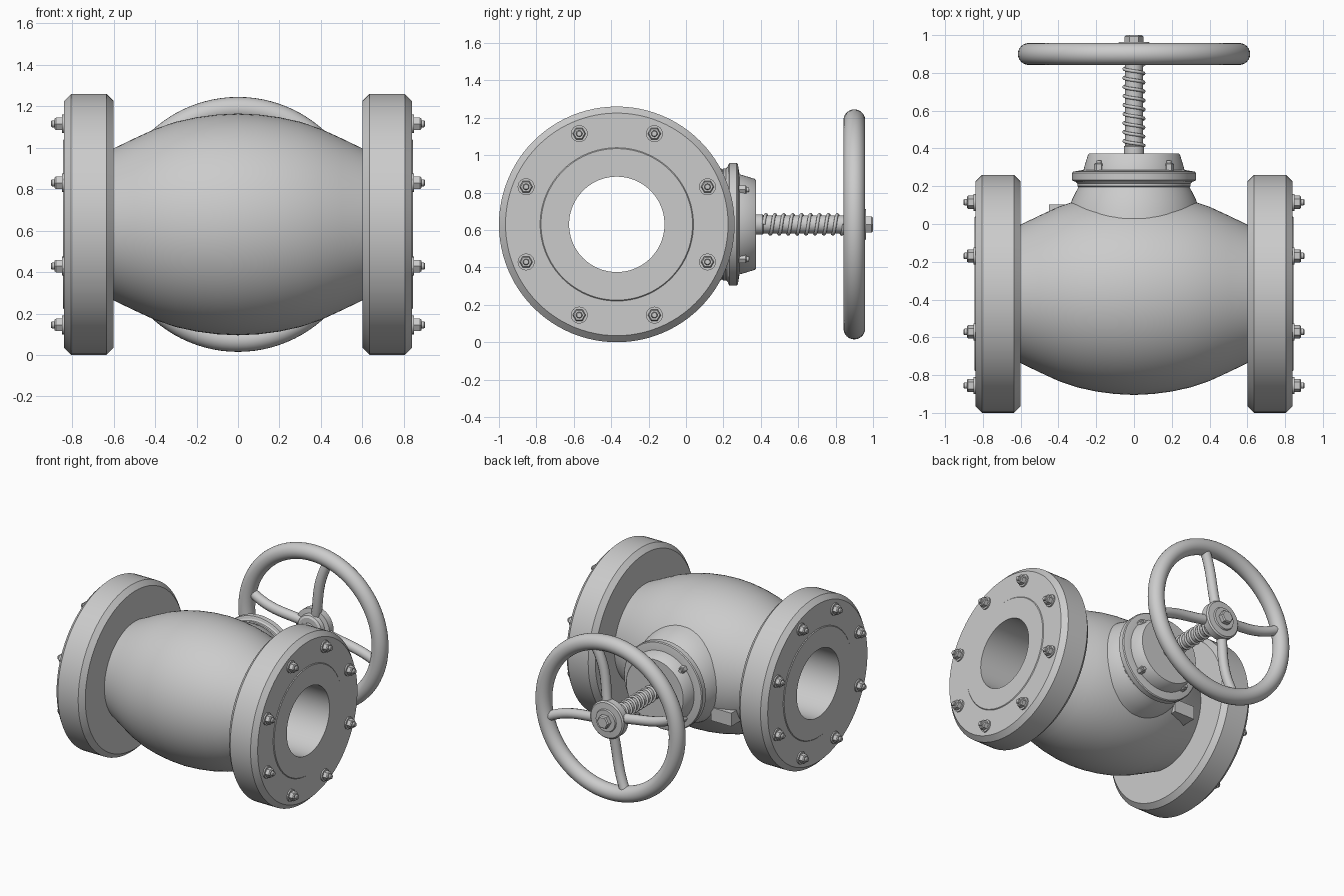
import bpy, bmesh
from math import sin, cos, pi, radians
from mathutils import Vector

if "Cube" in bpy.data.objects:
    bpy.data.objects.remove(bpy.data.objects["Cube"])

AY, AZ = -0.37, 0.63          # pipe axis (along x); the stem axis is x=0, z=AZ


def finish(name, bm, angle=30):
    bmesh.ops.recalc_face_normals(bm, faces=bm.faces)
    me = bpy.data.meshes.new(name)
    bm.to_mesh(me)
    bm.free()
    ob = bpy.data.objects.new(name, me)
    bpy.context.collection.objects.link(ob)
    bpy.ops.object.select_all(action='DESELECT')
    ob.select_set(True)
    bpy.context.view_layer.objects.active = ob
    bpy.ops.object.shade_smooth_by_angle(angle=radians(angle))
    return ob


def lathe(name, profile, axis, c=(0, 0), n=96, closed=False, angle=30, start=0):
    """Revolve (position, radius) points round an x or y axis; c is the axis offset."""
    bm = bmesh.new()
    rings = []
    for t, r in profile:
        ring = []
        for k in range(n):
            a = start + 2 * pi * k / n
            u, v = c[0] + r * cos(a), c[1] + r * sin(a)
            ring.append(bm.verts.new((t, u, v) if axis == 'x' else (u, t, v)))
        rings.append(ring)
    pairs = list(zip(rings, rings[1:]))
    if closed:
        pairs.append((rings[-1], rings[0]))
    else:
        bm.faces.new(rings[0])
        bm.faces.new(rings[-1])
    for p, q in pairs:
        for k in range(n):
            bm.faces.new((p[k], p[(k + 1) % n], q[(k + 1) % n], q[k]))
    return finish(name, bm, angle)


def tube(name, pts, r, res=4):
    cu = bpy.data.curves.new(name, 'CURVE')
    cu.dimensions = '3D'
    cu.bevel_depth = r
    cu.bevel_resolution = res
    cu.use_fill_caps = True
    sp = cu.splines.new('POLY')
    sp.points.add(len(pts) - 1)
    for p, co in zip(sp.points, pts):
        p.co = (*co, 1)
    sp.use_smooth = True
    ob = bpy.data.objects.new(name, cu)
    bpy.context.collection.objects.link(ob)
    return ob


# Barrel body with a straight bore
half = [(0.61, 0.362), (0.5, 0.415), (0.4, 0.461), (0.3, 0.495), (0.2, 0.517), (0.1, 0.53)]
outer = [(-x, r) for x, r in half] + [(0, 0.535)] + half[::-1]
lathe("valve_body", outer + [(0.61, 0.255), (-0.61, 0.255)], 'x', (AY, AZ), closed=True)

# End flanges with raised gasket face, nuts and studs
for s, side in ((-1, "left"), (1, "right")):
    prof = [(0.6, 0.255), (0.6, 0.595), (0.635, 0.63), (0.805, 0.63), (0.84, 0.595),
            (0.84, 0.41), (0.845, 0.405), (0.845, 0.255)]
    lathe(f"{side}_flange", [(s * x, r) for x, r in prof], 'x', (AY, AZ), closed=True)
    for i in range(8):
        a = radians(22.5 + 45 * i)
        c = (AY + 0.525 * cos(a), AZ + 0.525 * sin(a))
        lathe(f"{side}_washer_{i}", [(s * 0.835, 0.045), (s * 0.85, 0.045)], 'x', c, 24)
        lathe(f"{side}_nut_{i}", [(s * 0.84, 0.035), (s * 0.878, 0.035), (s * 0.885, 0.029)],
              'x', c, 6, angle=20)
        lathe(f"{side}_stud_{i}", [(s * 0.84, 0.017), (s * 0.897, 0.017), (s * 0.902, 0.013)],
              'x', c, 16)

# Bonnet neck, clamping rim and cover
S = (0, AZ)
lathe("bonnet_neck", [(0.0, 0.362), (0.03, 0.356), (0.08, 0.344), (0.13, 0.328),
                      (0.17, 0.308), (0.205, 0.288)], 'y', S)
lathe("bonnet_lower_rim", [(0.195, 0.295), (0.2, 0.3), (0.215, 0.3), (0.23, 0.315)], 'y', S)
lathe("bonnet_rim", [(0.225, 0.315), (0.232, 0.328), (0.27, 0.328), (0.277, 0.322),
                     (0.285, 0.275)], 'y', S)
lathe("bonnet_cover", [(0.28, 0.268), (0.3, 0.264), (0.368, 0.243), (0.373, 0.238)], 'y', S)
for i in range(4):
    a = radians(45 + 90 * i)
    c = (0.262 * cos(a), AZ + 0.262 * sin(a))
    lathe(f"bonnet_nut_{i}", [(0.275, 0.026), (0.318, 0.026), (0.323, 0.021)], 'y', c, 6, angle=20)
    lathe(f"bonnet_stud_{i}", [(0.275, 0.013), (0.336, 0.013)], 'y', c, 16)

# Small pad on the body beside the bonnet
bm = bmesh.new()
bmesh.ops.create_cube(bm, size=1)
for v in bm.verts:
    v.co = Vector((-0.365 + v.co.x * 0.17, 0.045 + v.co.y * 0.115, 0.43 + v.co.z * 0.1))
finish("body_pad", bm)

# Stem with helical thread
lathe("stem", [(0.36, 0.054), (0.41, 0.054), (0.415, 0.048), (0.88, 0.048)], 'y', S, 32)
turns, steps = 9, 32
tube("stem_thread", [(0.052 * cos(2 * pi * k / steps), 0.415 + 0.43 * k / (turns * steps),
                      AZ + 0.052 * sin(2 * pi * k / steps)) for k in range(turns * steps + 1)],
     0.009, 2)

# Handwheel: rim, hub, four bowed spokes and top nut
bpy.ops.mesh.primitive_torus_add(major_radius=0.557, minor_radius=0.058, major_segments=96,
                                 minor_segments=24, location=(0, 0.9, AZ),
                                 rotation=(pi / 2, 0, 0))
bpy.context.object.name = "handwheel_rim"
bpy.ops.object.shade_smooth()
lathe("handwheel_hub", [(0.845, 0.085), (0.855, 0.1), (0.885, 0.105), (0.89, 0.14), (0.94, 0.14),
                        (0.95, 0.13), (0.953, 0.085), (0.963, 0.08)], 'y', S, 64)
for i in range(4):
    a = radians(76 + 90 * i)
    pts = []
    for k in range(13):
        t = k / 12
        r, b = 0.08 + 0.47 * t, a + 0.07 * sin(pi * t)
        pts.append((r * cos(b), 0.905 - 0.015 * sin(pi * t), AZ + r * sin(b)))
    tube(f"handwheel_spoke_{i}", pts, 0.036)
lathe("handwheel_nut", [(0.955, 0.05), (0.992, 0.05), (1.0, 0.042)], 'y', S, 6, angle=20)
